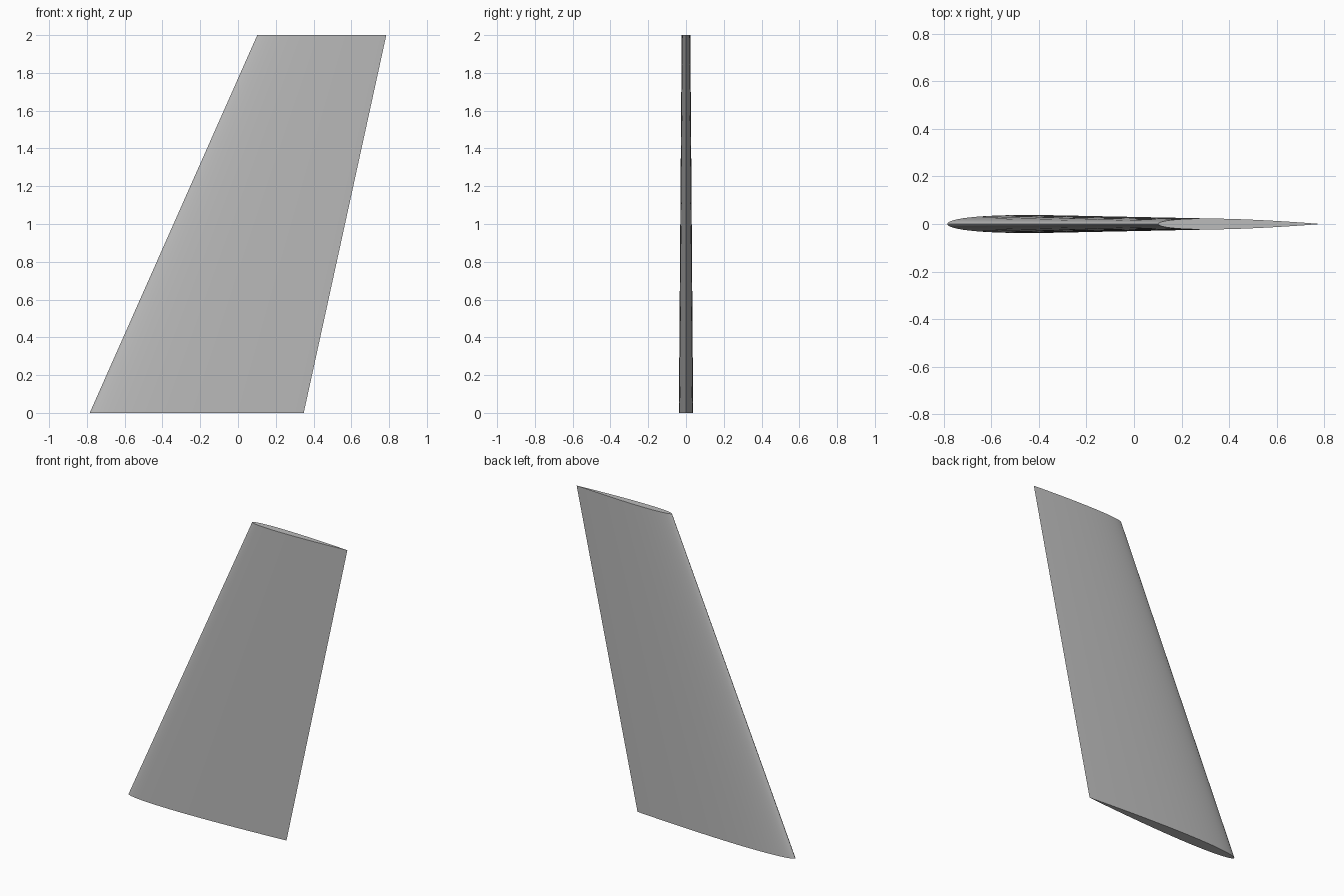
import bpy, bmesh, math

cube = bpy.data.objects.get("Cube")
if cube:
    bpy.data.objects.remove(cube, do_unlink=True)

STEPS = 32          # chordwise segments per side
THICKNESS = 0.067   # thickness as a fraction of the chord


def half_thickness(u):
    """Symmetric airfoil, closed at the trailing edge."""
    return 5 * THICKNESS * (0.2969 * math.sqrt(u) - 0.126 * u - 0.3516 * u**2
                            + 0.2843 * u**3 - 0.1036 * u**4)


def section(bm, lead, trail, z):
    """Closed ring of airfoil vertices, running counter-clockwise from above."""
    chord = trail - lead
    ring = []
    for i in range(2 * STEPS):
        a = math.pi * i / STEPS
        u = (1 + math.cos(a)) / 2
        side = 1 if i < STEPS else -1
        y = 0 if i in (0, STEPS) else side * half_thickness(u) * chord
        ring.append(bm.verts.new((lead + u * chord, y, z)))
    return ring


# Swept, tapered fin lofted from root to tip
bm = bmesh.new()
root = section(bm, -0.785, 0.348, 0)
tip = section(bm, 0.102, 0.785, 2)
n = len(root)
for i in range(n):
    j = (i + 1) % n
    bm.faces.new((root[i], root[j], tip[j], tip[i]))
bm.faces.new(root[::-1])
bm.faces.new(tip)
bmesh.ops.recalc_face_normals(bm, faces=bm.faces)

mesh = bpy.data.meshes.new("tail_fin")
bm.to_mesh(mesh)
bm.free()
fin = bpy.data.objects.new("tail_fin", mesh)
bpy.context.collection.objects.link(fin)

# Plain grey skin
colour = (0.5, 0.5, 0.5, 1)
grey = bpy.data.materials.new("light_grey")
grey.use_nodes = True
grey.diffuse_color = colour
grey.node_tree.nodes["Principled BSDF"].inputs["Base Color"].default_value = colour
mesh.materials.append(grey)

# Smooth skin with crisp root, tip and trailing edges
bpy.ops.object.select_all(action='DESELECT')
fin.select_set(True)
bpy.context.view_layer.objects.active = fin
bpy.ops.object.shade_smooth_by_angle(angle=math.radians(40))
